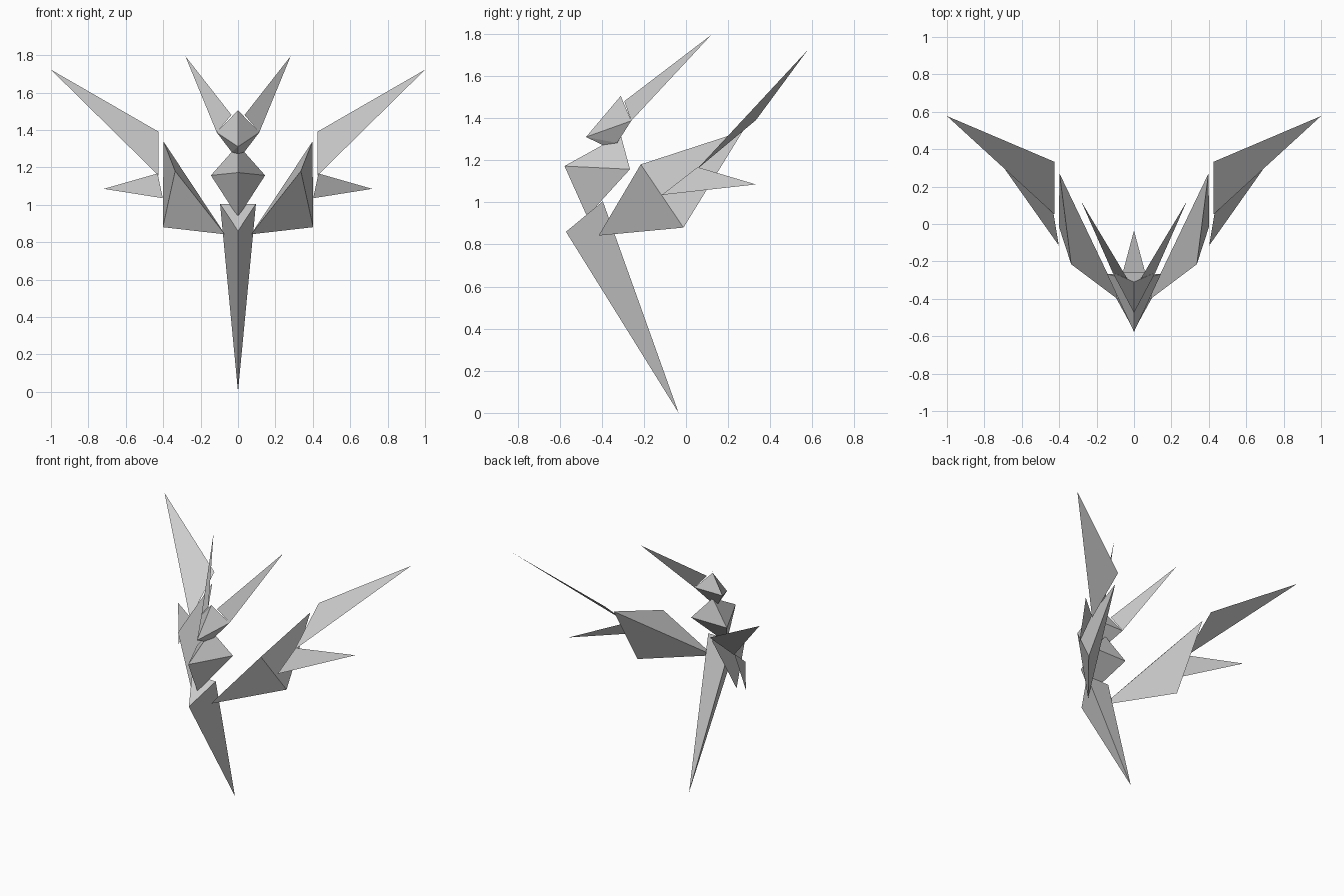
import bpy, bmesh
from mathutils import Vector

if "Cube" in bpy.data.objects:
    bpy.data.objects.remove(bpy.data.objects["Cube"])

grey = bpy.data.materials.new("light_grey")
grey.diffuse_color = (0.6, 0.6, 0.6, 1)
grey.use_nodes = True
grey.node_tree.nodes["Principled BSDF"].inputs["Base Color"].default_value = grey.diffuse_color


def finish(name, bm):
    mesh = bpy.data.meshes.new(name)
    bm.to_mesh(mesh)
    bm.free()
    mesh.materials.append(grey)
    bpy.context.collection.objects.link(bpy.data.objects.new(name, mesh))


def shard(name, points):
    """Closed faceted solid spanning a few corner points."""
    bm = bmesh.new()
    for p in points:
        bm.verts.new(p)
    bmesh.ops.convex_hull(bm, input=bm.verts[:])
    bmesh.ops.recalc_face_normals(bm, faces=bm.faces[:])
    finish(name, bm)


def blade(name, points):
    """Flat triangular sheet facing the front."""
    bm = bmesh.new()
    face = bm.faces.new([bm.verts.new(p) for p in points])
    face.normal_update()
    if face.normal.dot(Vector((0, -1, 0))) < 0:
        face.normal_flip()
    finish(name, bm)


def both_sides(build, name, points):
    for side, s in (("right", 1), ("left", -1)):
        build(f"{side}_{name}", [(s * x, y, z) for x, y, z in points])


# long pointed lower body
shard("lower_body", [(0, -0.035, 0), (0, -0.57, 0.86),
                     (0.096, -0.395, 1.005), (-0.096, -0.395, 1.005)])

# chest with a sharp front ridge
shard("chest", [(0.145, -0.266, 1.157), (-0.145, -0.266, 1.157),
                (0, -0.577, 1.172), (0, -0.31, 1.32), (0, -0.47, 0.933)])

# beaked head
shard("head", [(0, -0.475, 1.31), (0, -0.31, 1.505), (0, -0.395, 1.272),
               (0.114, -0.26, 1.387), (-0.114, -0.26, 1.387),
               (0.034, -0.327, 1.282), (-0.034, -0.327, 1.282)])

# swept-back horns
both_sides(blade, "horn", [(0.114, -0.26, 1.387), (0.282, 0.12, 1.795),
                           (0.035, -0.293, 1.48)])

# inner wing wedges
both_sides(shard, "inner_wing", [(0.07, -0.415, 0.842), (0.402, -0.012, 0.88),
                                 (0.398, 0.27, 1.338), (0.336, -0.215, 1.18)])

# upper and lower wing feathers
both_sides(blade, "upper_feather", [(1, 0.577, 1.722), (0.424, 0.332, 1.39),
                                    (0.424, 0.05, 1.155)])
both_sides(blade, "lower_feather", [(0.718, 0.332, 1.085), (0.43, 0.055, 1.167),
                                    (0.402, -0.115, 1.035)])
